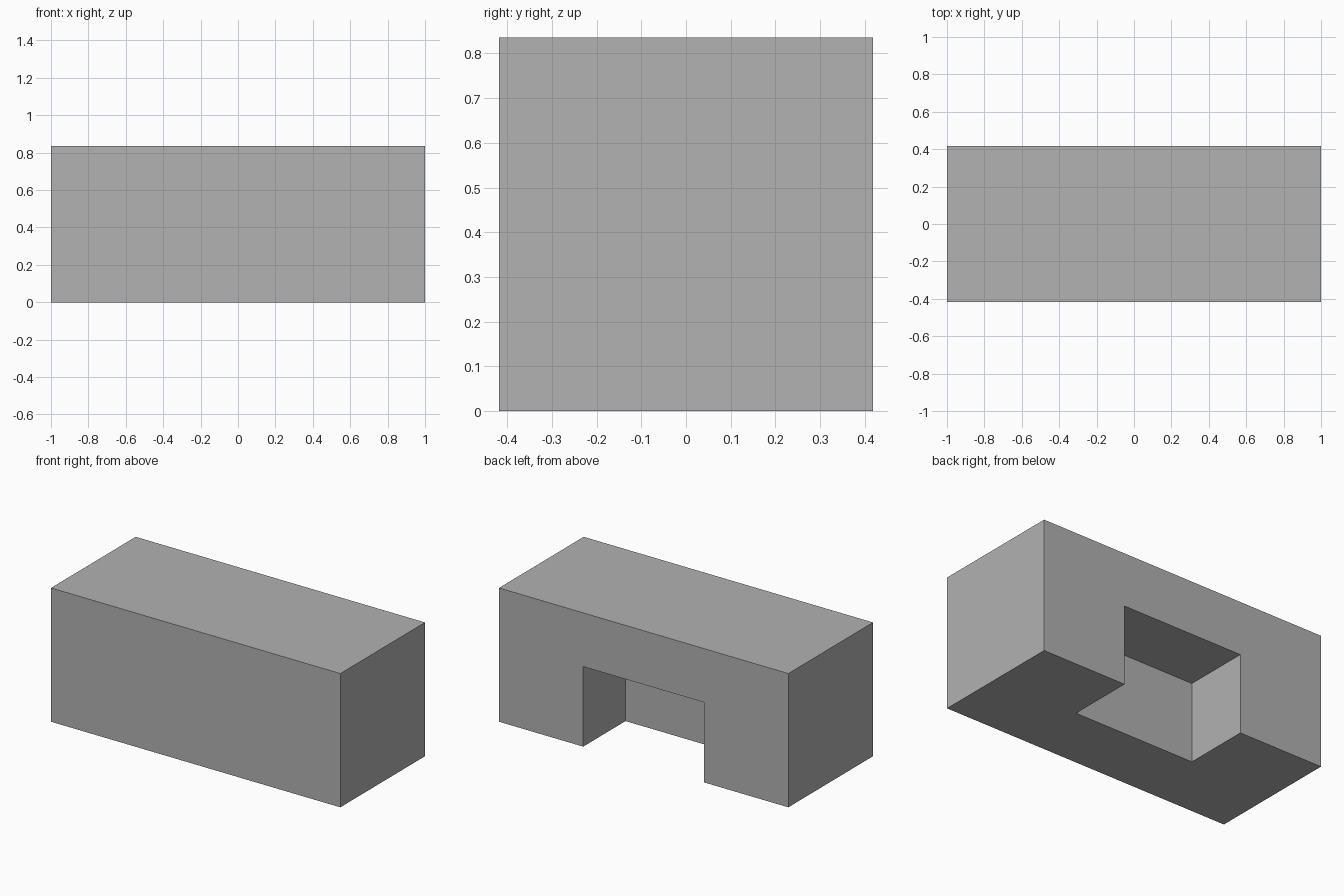
import bpy

cube = bpy.data.objects.get("Cube")
if cube:
    bpy.data.objects.remove(cube, do_unlink=True)

LENGTH, SIDE = 2.0, 0.836
NOTCH_WIDTH, NOTCH_HEIGHT = 0.836, 0.5


def box(name, size, centre):
    bpy.ops.mesh.primitive_cube_add(size=1, location=centre)
    obj = bpy.context.object
    obj.name = name
    obj.scale = size
    bpy.ops.object.transform_apply(location=True, rotation=False, scale=True)
    return obj


# Single plain grey
grey = bpy.data.materials.new("plain grey")
grey.use_nodes = True
colour = (0.445, 0.445, 0.445, 1)
grey.diffuse_color = colour
grey.node_tree.nodes["Principled BSDF"].inputs["Base Color"].default_value = colour

# Long block
block = box("notched_block", (LENGTH, SIDE, SIDE), (0, 0, SIDE / 2))
block.data.materials.append(grey)

# Notch in the lower back, reaching to mid depth and open at the back and bottom
cutter = box("notch_cutter", (NOTCH_WIDTH, SIDE, NOTCH_HEIGHT * 2), (0, SIDE / 2, 0))
cutter.data.materials.append(grey)
cutter.hide_render = True

cut = block.modifiers.new("notch", 'BOOLEAN')
cut.operation = 'DIFFERENCE'
cut.solver = 'EXACT'
cut.object = cutter
bpy.context.view_layer.objects.active = block
bpy.ops.object.modifier_apply(modifier=cut.name)
bpy.data.objects.remove(cutter, do_unlink=True)
